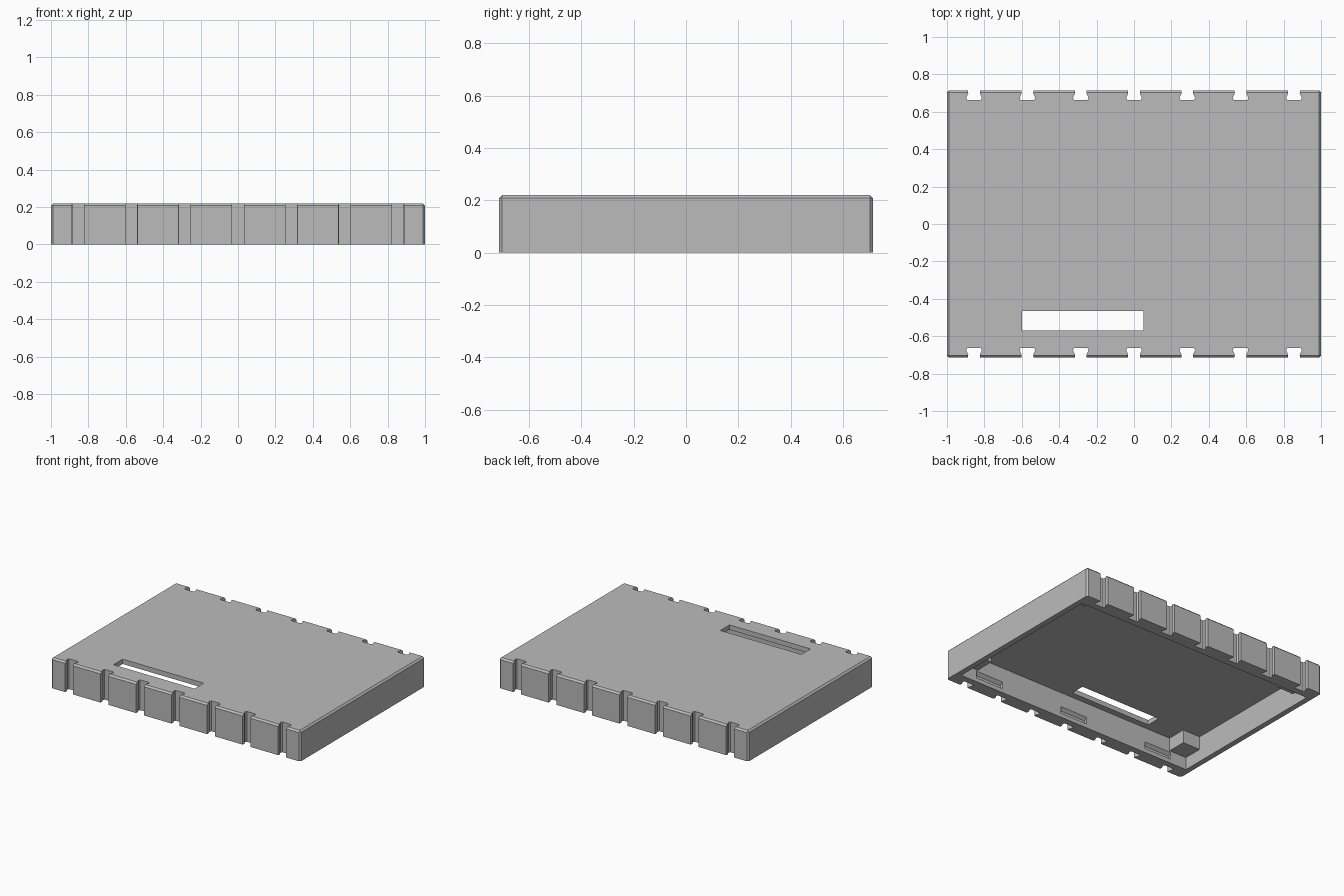
import bpy, bmesh
from mathutils import Matrix, Vector

old = bpy.data.objects.get("Cube")
if old:
    bpy.data.objects.remove(old, do_unlink=True)

HX, HY, H = 1.0, 0.715, 0.22      # half length, half width, height
IX, IY, CEIL = 0.96, 0.615, 0.185  # inner half sizes and ceiling height

grey = bpy.data.materials.new("plain_grey")
grey.use_nodes = True
grey.diffuse_color = (0.5, 0.5, 0.5, 1)
grey.node_tree.nodes["Principled BSDF"].inputs["Base Color"].default_value = (0.5, 0.5, 0.5, 1)


def add_box(bm, lo, hi):
    lo, hi = Vector(lo), Vector(hi)
    m = Matrix.Translation((lo + hi) / 2) @ Matrix.Diagonal((*(hi - lo), 1))
    return bmesh.ops.create_cube(bm, size=1, matrix=m)["verts"]


def add_prism(bm, points, offset):
    face = bm.faces.new([bm.verts.new(p) for p in points])
    new = bmesh.ops.extrude_face_region(bm, geom=[face])["geom"]
    verts = [v for v in new if isinstance(v, bmesh.types.BMVert)]
    bmesh.ops.translate(bm, verts=verts, vec=offset)


def make_object(name, bm):
    bmesh.ops.recalc_face_normals(bm, faces=bm.faces)
    mesh = bpy.data.meshes.new(name)
    bm.to_mesh(mesh)
    bm.free()
    mesh.materials.append(grey)
    obj = bpy.data.objects.new(name, mesh)
    bpy.context.collection.objects.link(obj)
    return obj


def combine(target, other, operation):
    mod = target.modifiers.new(operation, "BOOLEAN")
    mod.operation, mod.solver, mod.object = operation, "EXACT", other
    other.hide_render = True
    bpy.context.view_layer.objects.active = target
    bpy.ops.object.modifier_apply(modifier=mod.name)
    bpy.data.objects.remove(other, do_unlink=True)


# Outer shell with chamfered top and corner edges
bm = bmesh.new()
add_box(bm, (-HX, -HY, 0), (HX, HY, H))
edges = [e for e in bm.edges if max(v.co.z for v in e.verts) > 0.1]
bmesh.ops.bevel(bm, geom=edges, offset=0.012, segments=1, affect="EDGES")
tray = make_object("tray_body", bm)

# Open cavity underneath
bm = bmesh.new()
add_box(bm, (-IX, -IY, -0.1), (IX, IY, CEIL))
combine(tray, make_object("cavity_cutter", bm), "DIFFERENCE")

# Dovetail grooves along both long sides, and the slot in the top
bm = bmesh.new()
groove = [(0.033, HY + 0.02), (0.031, 0.698), (0.042, 0.675), (0.036, 0.662)]
for i in range(-3, 4):
    for s in (-1, 1):
        half = [(i * 0.285 + x, s * y, -0.1) for x, y in groove]
        other = [(i * 0.285 - x, s * y, -0.1) for x, y in reversed(groove)]
        add_prism(bm, half + other, (0, 0, 0.5))
add_box(bm, (-0.6, -0.57, 0.1), (0.05, -0.465, 0.3))
combine(tray, make_object("groove_cutter", bm), "DIFFERENCE")

# Wedge-shaped latch recesses in the inner long walls
bm = bmesh.new()
for x in (-0.72, 0, 0.72):
    for s in (-1, 1):
        profile = [(IY - 0.02, 0.03), (IY + 0.02, 0.03), (IY + 0.02, 0.06), (IY - 0.02, 0.1)]
        add_prism(bm, [(x - 0.11, s * y, z) for y, z in profile], (0.22, 0, 0))
combine(tray, make_object("recess_cutter", bm), "DIFFERENCE")

# Corner posts hanging from the ceiling
bm = bmesh.new()
for sx in (-1, 1):
    for sy in (-1, 1):
        xs = sorted((sx * (IX - 0.14), sx * (IX + 0.02)))
        ys = sorted((sy * (IY - 0.14), sy * (IY + 0.02)))
        add_box(bm, (xs[0], ys[0], 0.09), (xs[1], ys[1], CEIL + 0.015))
combine(tray, make_object("corner_posts", bm), "UNION")
